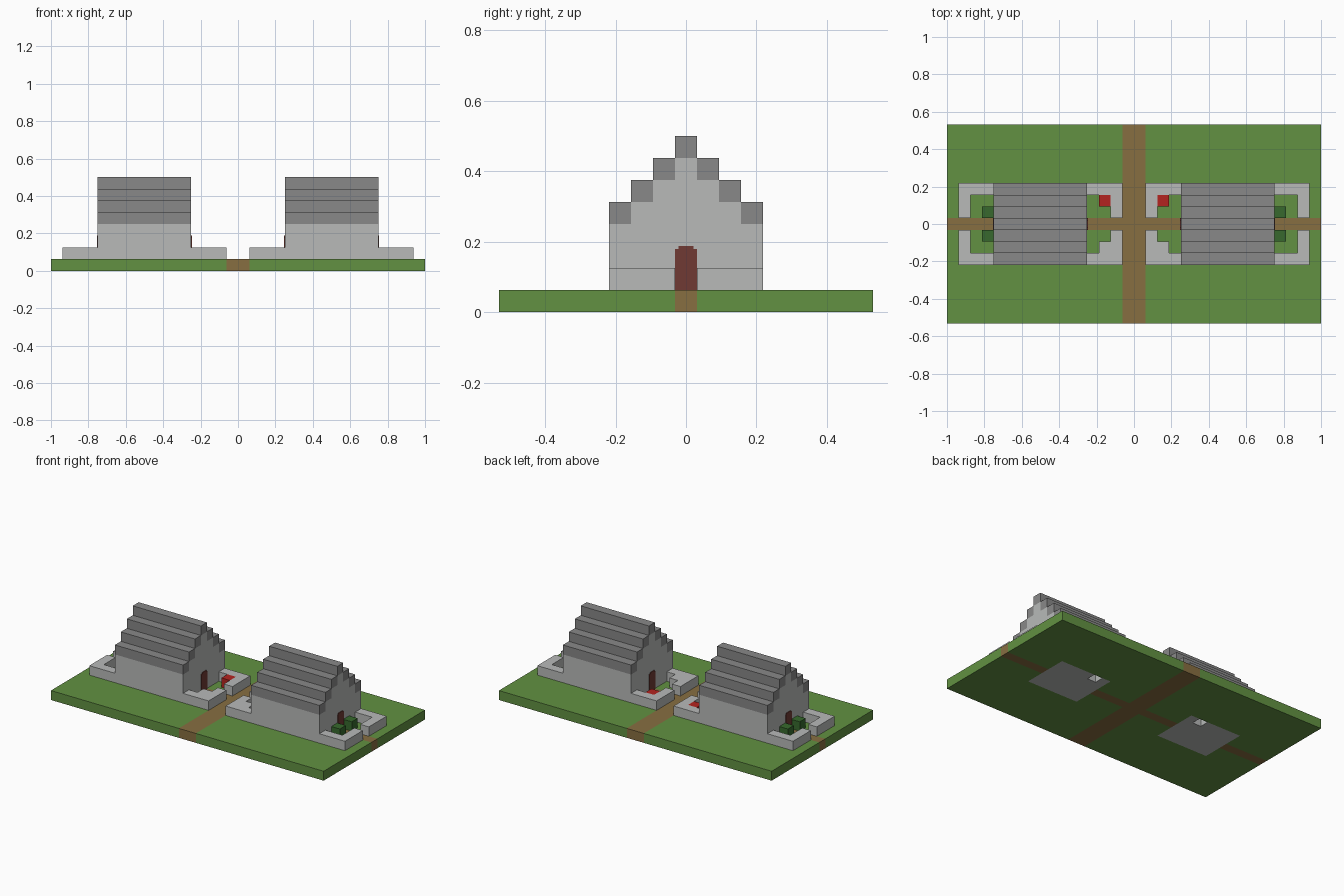
import bpy, bmesh
from mathutils import Matrix, Vector

U = 1 / 16          # block size
H = U / 2

cube = bpy.data.objects.get("Cube")
if cube:
    bpy.data.objects.remove(cube, do_unlink=True)


def material(name, rgb):
    m = bpy.data.materials.new(name)
    m.use_nodes = True
    m.diffuse_color = (*rgb, 1)
    m.node_tree.nodes["Principled BSDF"].inputs["Base Color"].default_value = (*rgb, 1)
    return m


GRASS = material("grass green", (0.122, 0.283, 0.054))
DIRT = material("dirt brown", (0.242, 0.156, 0.053))
STONE = material("light stone", (0.48, 0.49, 0.485))
SLATE = material("roof grey", (0.246, 0.246, 0.246))
LEAF = material("shrub green", (0.038, 0.141, 0.026))
RED = material("flower red", (0.456, 0.017, 0.014))
WOOD = material("door maroon", (0.162, 0.042, 0.034))


def finish(name, bm, *mats):
    bmesh.ops.recalc_face_normals(bm, faces=bm.faces)
    me = bpy.data.meshes.new(name)
    bm.to_mesh(me)
    bm.free()
    for m in mats:
        me.materials.append(m)
    ob = bpy.data.objects.new(name, me)
    bpy.context.collection.objects.link(ob)


def box(bm, x, y, z):
    """Add a box spanning the given ranges."""
    size = [abs(b - a) for a, b in (x, y, z)]
    mid = Vector([(a + b) / 2 for a, b in (x, y, z)])
    bmesh.ops.create_cube(bm, size=1, matrix=Matrix.Translation(mid) @ Matrix.Diagonal((*size, 1)))


def prism(bm, outline, x0, x1):
    """Extrude a symmetric (y, z) half outline along x."""
    pts = outline + [(-y, z) for y, z in reversed(outline)]
    face = bm.faces.new([bm.verts.new((x0, y, z)) for y, z in pts])
    new = bmesh.ops.extrude_face_region(bm, geom=[face])["geom"]
    bmesh.ops.translate(bm, vec=(x1 - x0, 0, 0), verts=[v for v in new if isinstance(v, bmesh.types.BMVert)])


# Ground slab, cut along the paths and house floors
bm = bmesh.new()
box(bm, (-1, 1), (-8.5 * U, 8.5 * U), (0, U))
cuts_x = [s * k * U for k in (1, 5, 6, 7, 11) for s in (-1, 1)]
cuts_y = [k * U for k in (-2.5, -0.5, 0.5, 1.5, 2.5)]
for axis, cuts in (((1, 0, 0), cuts_x), ((0, 1, 0), cuts_y)):
    for c in cuts:
        bmesh.ops.bisect_plane(bm, geom=bm.verts[:] + bm.edges[:] + bm.faces[:],
                               plane_co=Vector(axis) * c, plane_no=axis)
holes = []
for f in bm.faces:
    c = f.calc_center_median()
    ax, ay = abs(c.x), abs(c.y)
    if 5 * U < ax < 11 * U and ay < 2.5 * U:
        f.material_index = 2
        if 6 * U < ax < 7 * U and c.y > 1.5 * U:
            holes.append(f)
    elif ax < U or ay < H:
        f.material_index = 1
# Small shaft through each floor
rims = {s: [e for f in holes if f.calc_center_median().x * s > 0 for e in f.edges] for s in (-1, 1)}
bmesh.ops.delete(bm, geom=holes, context='FACES_ONLY')
for edges in rims.values():
    for f in bmesh.ops.bridge_loops(bm, edges=edges)["faces"]:
        f.material_index = 2
finish("ground", bm, GRASS, DIRT, STONE)

for s, side in ((1, "left"), (-1, "right")):
    def block(bm, x, y, z):
        """Box in block units, mirrored to this side."""
        box(bm, [s * U * v for v in x], [U * v for v in y], [U * v for v in z])

    # Long walls
    bm = bmesh.new()
    for t in (-1, 1):
        block(bm, (4, 12), (t * 2.5, t * 3.5), (1, 4))
    finish(side + "_house_side_walls", bm, STONE)

    # Stepped gable ends
    outline = [(2.5 * U, U)]
    for k in range(3):
        outline += [((2.5 - k) * U, (4 + k) * U), ((2.5 - k) * U, (5 + k) * U)]
    bm = bmesh.new()
    for x in (4, 11):
        prism(bm, outline, s * x * U, s * (x + 1) * U)
    finish(side + "_house_gables", bm, STONE)

    # Stepped roof courses and ridge
    bm = bmesh.new()
    for k in range(3):
        for t in (-1, 1):
            block(bm, (4, 12), (t * (2.5 - k), t * (3.5 - k)), (4 + k, 5 + k))
    block(bm, (4, 12), (-0.5, 0.5), (7, 8))
    finish(side + "_roof", bm, SLATE)

    # Doors with clipped top corners
    bm = bmesh.new()
    door = [(H, U), (H, 2.87 * U), (0.7 * H, 2.87 * U), (0.7 * H, 3 * U)]
    for x, d in ((4, -1), (12, 1)):
        prism(bm, door, s * x * U, s * (x * U + d * 0.004))
    finish(side + "_doors", bm, WOOD)

    # Low garden walls, open at the path
    bm = bmesh.new()
    for t in (-1, 1):
        for post, end in (((1, 2), (2, 4)), ((14, 15), (12, 14))):
            block(bm, post, (t * 0.5, t * 3.5), (1, 2))
            block(bm, end, (t * 2.5, t * 3.5), (1, 2))
    block(bm, (2, 3), (-2.5, -1.5), (1, 2))
    finish(side + "_garden_walls", bm, STONE)

    # Shrubs beside the outer door
    bm = bmesh.new()
    for t in (-1, 1):
        block(bm, (12, 13), (t * 0.5, t * 1.5), (1, 2))
    finish(side + "_shrubs", bm, LEAF)

    # Flower block in the inner garden
    bm = bmesh.new()
    block(bm, (2, 3), (1.5, 2.5), (1, 2))
    finish(side + "_flowers", bm, RED)
